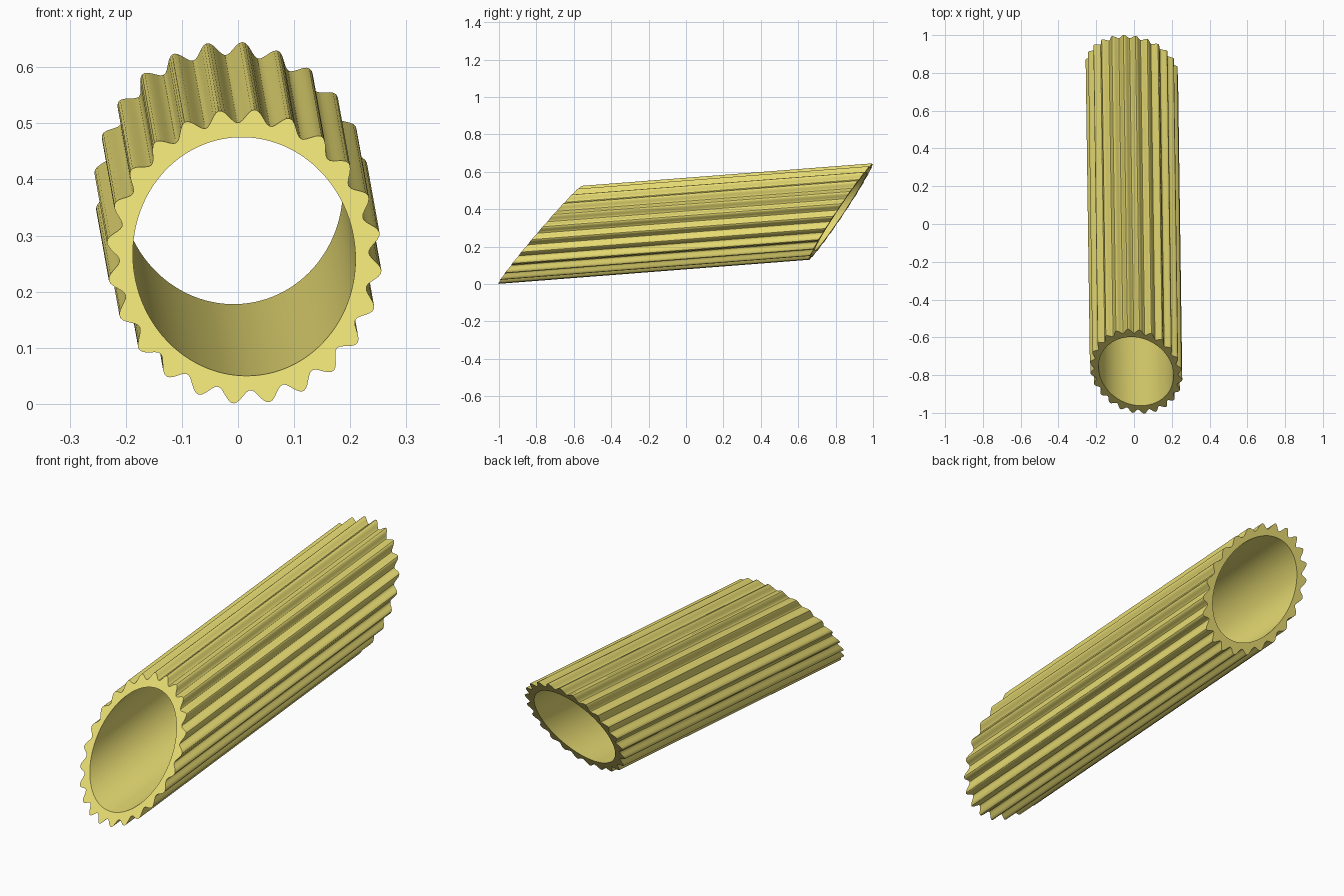
import bpy, bmesh, math
from mathutils import Vector

if "Cube" in bpy.data.objects:
    bpy.data.objects.remove(bpy.data.objects["Cube"])

RIDGES = 24
SEGS = RIDGES * 12
R_HOLE, R_MID, R_AMP = 0.198, 0.2335, 0.0115
PHASE = math.radians(5.3)          # first ridge, measured clockwise from the top

front = Vector((0.011, -0.78, 0.2625))
back = Vector((-0.0115, 0.828, 0.387))
axis = (back - front).normalized()
side = axis.cross(Vector((0, 0, 1))).normalized()
up = side.cross(axis)


def slanted_ring(bm, centre, slope_x, slope_z, radius):
    """Ring of the tube's section, slid along the axis onto the slanted cut plane."""
    ring = []
    for i in range(SEGS):
        ang = 2 * math.pi * i / SEGS
        p = (side * math.sin(ang) + up * math.cos(ang)) * radius(ang)
        t = (slope_x * p.x + slope_z * p.z - p.y) / (axis.y - slope_x * axis.x - slope_z * axis.z)
        ring.append(bm.verts.new(centre + p + axis * t))
    return ring


def ridged(ang):
    return R_MID + R_AMP * math.cos(RIDGES * (ang - PHASE))


def plain(ang):
    return R_HOLE


# Ridged tube with two slanted ends
bm = bmesh.new()
front_cut, back_cut = (front, -0.1, 0.847), (back, -0.1, 0.66)
rings = [slanted_ring(bm, *front_cut, ridged), slanted_ring(bm, *back_cut, ridged),
         slanted_ring(bm, *back_cut, plain), slanted_ring(bm, *front_cut, plain)]
for k in range(4):
    a, b = rings[k], rings[(k + 1) % 4]
    for i in range(SEGS):
        j = (i + 1) % SEGS
        bm.faces.new((a[i], a[j], b[j], b[i]))
bmesh.ops.recalc_face_normals(bm, faces=bm.faces)
mesh = bpy.data.meshes.new("pasta_tube")
bm.to_mesh(mesh)
bm.free()
tube = bpy.data.objects.new("pasta_tube", mesh)
bpy.context.collection.objects.link(tube)

# Pasta colour
mat = bpy.data.materials.new("pasta_yellow")
mat.diffuse_color = (0.80, 0.71, 0.17, 1)
mat.use_nodes = True
mat.node_tree.nodes["Principled BSDF"].inputs["Base Color"].default_value = mat.diffuse_color
mesh.materials.append(mat)

# Smooth sides, crisp cut edges
bpy.context.view_layer.objects.active = tube
tube.select_set(True)
bpy.ops.object.shade_smooth_by_angle(angle=math.radians(30))
